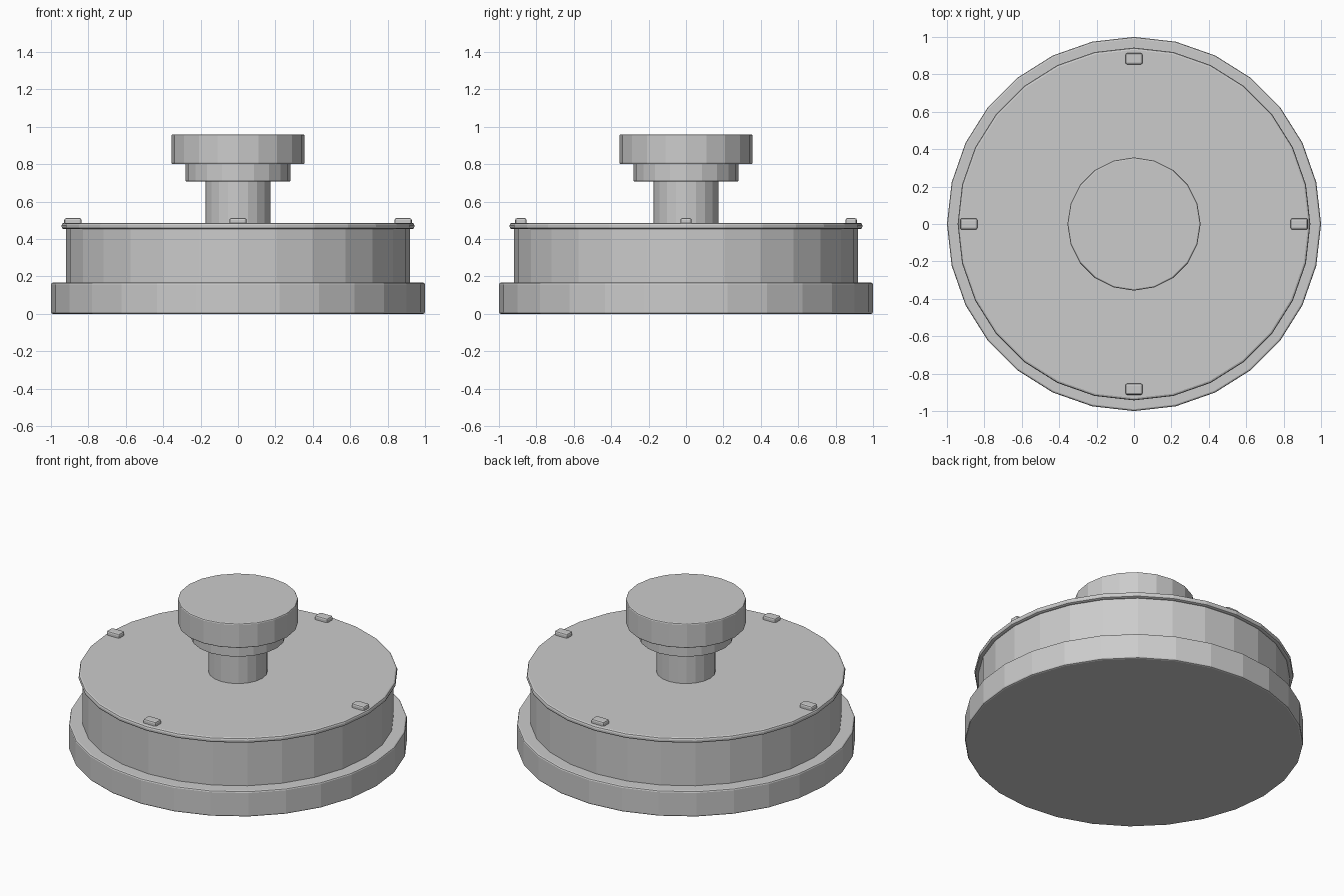
import bpy

if "Cube" in bpy.data.objects:
    bpy.data.objects.remove(bpy.data.objects["Cube"])


def finish(obj, name, bevel):
    obj.name = name
    obj.data.name = name
    if bevel:
        mod = obj.modifiers.new("Edge bevel", 'BEVEL')
        mod.width = bevel
        mod.segments = 2
        mod.limit_method = 'ANGLE'
        mod.angle_limit = 0.8
    return obj


def disc(name, radius, z0, z1, sides, bevel=0.0):
    bpy.ops.mesh.primitive_cylinder_add(
        vertices=sides, radius=radius, depth=z1 - z0, location=(0, 0, (z0 + z1) / 2))
    return finish(bpy.context.object, name, bevel)


def tab(name, x, y):
    bpy.ops.mesh.primitive_cube_add(size=1, location=(x, y, 0.494))
    obj = bpy.context.object
    obj.scale = (0.092, 0.06, 0.036)
    bpy.ops.object.transform_apply(location=False, rotation=False, scale=True)
    return finish(obj, name, 0.01)


# Stepped body
disc("base_ring", 1.0, 0.0, 0.167, 28, 0.01)
disc("body_drum", 0.92, 0.16, 0.46, 28)
disc("top_plate", 0.943, 0.453, 0.486, 28, 0.012)

# Central knob
disc("knob_stem", 0.175, 0.48, 0.715, 20)
disc("knob_collar", 0.28, 0.708, 0.805, 20, 0.005)
disc("knob_cap", 0.356, 0.80, 0.96, 20, 0.008)

# Four tabs around the plate rim
for side, x, y in (("right", 1, 0), ("left", -1, 0), ("back", 0, 1), ("front", 0, -1)):
    tab("rim_tab_" + side, x * 0.883, y * 0.883)
